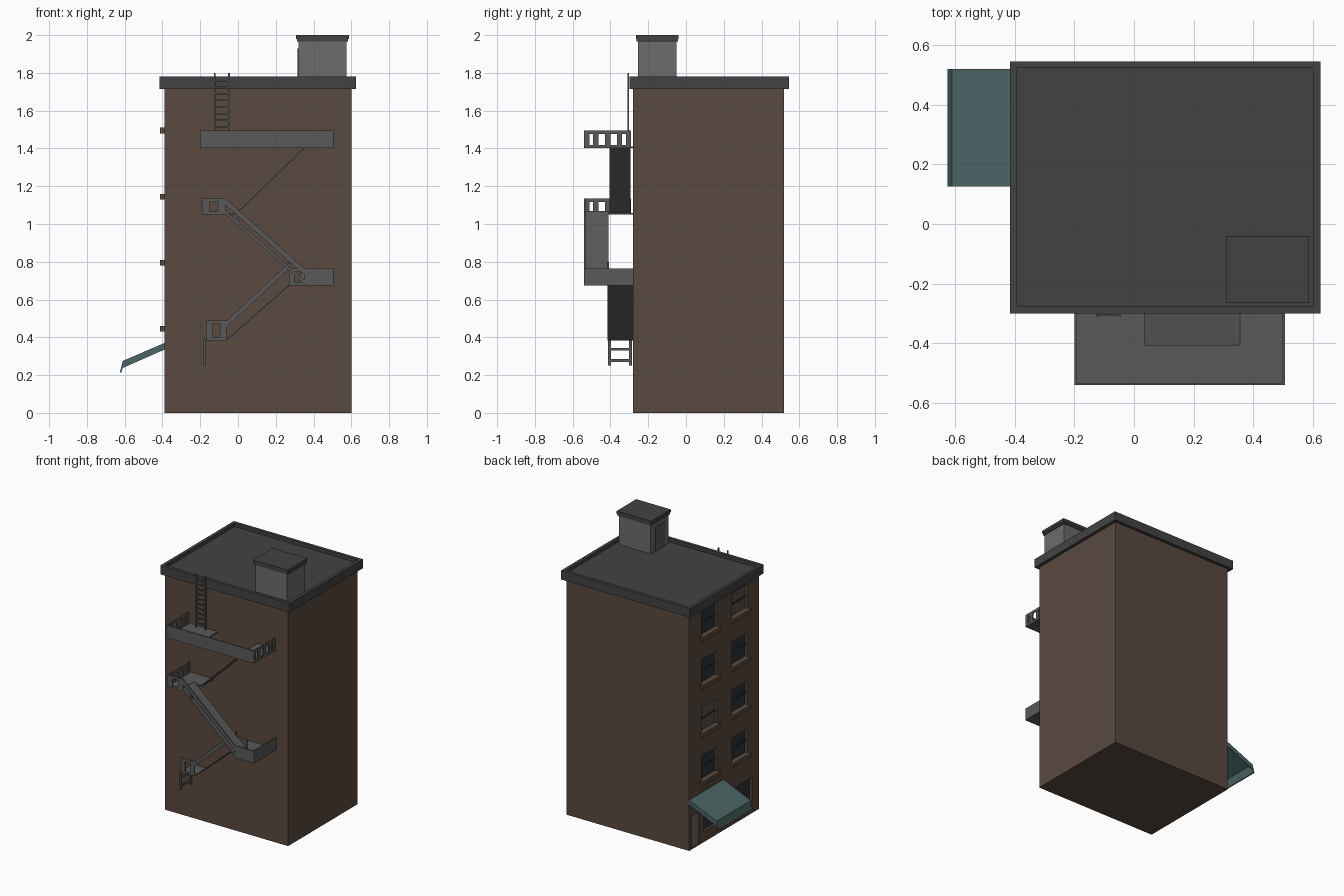
import bpy, bmesh
from mathutils import Vector

if "Cube" in bpy.data.objects:
    bpy.data.objects.remove(bpy.data.objects["Cube"])

def material(name, r, g, b):
    m = bpy.data.materials.new(name)
    m.diffuse_color = (r, g, b, 1)
    m.use_nodes = True
    m.node_tree.nodes["Principled BSDF"].inputs["Base Color"].default_value = m.diffuse_color
    return m

BRICK = material("brick", 0.10, 0.068, 0.05)
ROOF = material("roof", 0.055, 0.055, 0.055)
METAL = material("metal", 0.10, 0.10, 0.10)
HOUSE = material("roof_house", 0.15, 0.15, 0.15)
CANVAS = material("canvas", 0.07, 0.13, 0.13)
GLASS = material("glass", 0.03, 0.032, 0.035)
BLIND = material("blind", 0.09, 0.085, 0.075)

def finish(name, bm, mat):
    bmesh.ops.recalc_face_normals(bm, faces=bm.faces)
    me = bpy.data.meshes.new(name)
    bm.to_mesh(me)
    bm.free()
    ob = bpy.data.objects.new(name, me)
    bpy.context.collection.objects.link(ob)
    if mat:
        me.materials.append(mat)
    return ob

def add_prism(bm, pts, y0, y1):
    """Extrude an xz outline from y0 to y1."""
    f = bm.faces.new([bm.verts.new((x, y0, z)) for x, z in pts])
    r = bmesh.ops.extrude_face_region(bm, geom=[f])
    vs = [v for v in r["geom"] if isinstance(v, bmesh.types.BMVert)]
    bmesh.ops.translate(bm, vec=(0, y1 - y0, 0), verts=vs)

def boxes(name, items, mat):
    """items: (x0, x1, y0, y1, z0, z1)"""
    bm = bmesh.new()
    for x0, x1, y0, y1, z0, z1 in items:
        add_prism(bm, [(x0, z0), (x1, z0), (x1, z1), (x0, z1)], y0, y1)
    return finish(name, bm, mat)

def prisms(name, items, mat):
    bm = bmesh.new()
    for pts, y0, y1 in items:
        add_prism(bm, pts, y0, y1)
    return finish(name, bm, mat)

def slope(x0, z0, x1, z1, h):
    return [(x0, z0), (x1, z1), (x1, z1 + h), (x0, z0 + h)]

def rail_y(x, y0, y1, z0, z1, holes, t=0.008):
    """Pierced side railing running along y."""
    out = [(x, x + t, y0, y1, z0, z0 + 0.016), (x, x + t, y0, y1, z1 - 0.018, z1)]
    step = (y1 - y0) / holes
    for i in range(holes + 1):
        c = min(max(y0 + i * step, y0 + 0.014), y1 - 0.014)
        out.append((x, x + t, c - 0.014, c + 0.014, z0 + 0.016, z1 - 0.018))
    return out

def rail_x(y, x0, x1, z0, z1, t=0.008):
    """Short front railing with one opening."""
    w = (x1 - x0) * 0.32
    return [(x0, x1, y, y + t, z0, z0 + 0.015), (x0, x1, y, y + t, z1 - 0.018, z1),
            (x0, x0 + w, y, y + t, z0 + 0.015, z1 - 0.018),
            (x1 - w, x1, y, y + t, z0 + 0.015, z1 - 0.018)]

# building body with openings cut in the left wall
X0, X1, Y0, Y1 = -0.39, 0.60, -0.28, 0.52
body = boxes("building_body", [(X0, X1, Y0, Y1, 0, 1.74)], BRICK)
wins = [(y, y + 0.18, 0.46 + 0.35 * k, 0.635 + 0.35 * k)
        for k in range(4) for y in (0.20, -0.15)]
shop = [(0.40, 0.49, 0.01, 0.24), (0.16, 0.35, 0.08, 0.26), (-0.20, 0.08, 0.08, 0.26)]
cut = boxes("opening_cutter", [(X0 - 0.05, X0 + 0.025, a, b, c, d) for a, b, c, d in wins + shop], None)
mod = body.modifiers.new("openings", "BOOLEAN")
mod.object = cut
mod.solver = "EXACT"
bpy.context.view_layer.objects.active = body
body.select_set(True)
bpy.ops.object.modifier_apply(modifier=mod.name)
bpy.data.objects.remove(cut)

# windows, frames and sills
boxes("window_glass", [(X0 + 0.018, X0 + 0.027, *w) for i, w in enumerate(wins) if i not in (2, 7)], GLASS)
boxes("window_blinds", [(X0 + 0.018, X0 + 0.027, *wins[i]) for i in (2, 7)], BLIND)
boxes("window_bars", [(X0 + 0.012, X0 + 0.02, a, b, (c + d) / 2 - 0.005, (c + d) / 2 + 0.005)
                      for a, b, c, d in wins], GLASS)
boxes("window_sills", [(X0 - 0.022, X0 + 0.02, a - 0.01, b + 0.01, c - 0.03, c)
                       for a, b, c, d in wins], BRICK)
boxes("shop_door", [(X0 + 0.015, X0 + 0.027, *shop[0])], HOUSE)
boxes("shop_windows", [(X0 + 0.018, X0 + 0.027, *s) for s in shop[1:]], GLASS)

# cornice ring, roof deck
CX0, CX1, CY0, CY1 = -0.415, 0.625, -0.30, 0.545
boxes("cornice", [(CX0, CX1, CY0, CY0 + 0.023, 1.715, 1.78), (CX0, CX1, CY1 - 0.023, CY1, 1.715, 1.78),
                  (CX0, CX0 + 0.023, CY0 + 0.023, CY1 - 0.023, 1.715, 1.78),
                  (CX1 - 0.023, CX1, CY0 + 0.023, CY1 - 0.023, 1.715, 1.78)], ROOF)
boxes("roof_deck", [(CX0 + 0.02, CX1 - 0.02, CY0 + 0.02, CY1 - 0.02, 1.72, 1.755)], ROOF)

# roof access house
boxes("roof_house", [(0.32, 0.575, -0.255, -0.05, 1.75, 1.97)], HOUSE)
boxes("roof_house_cap", [(0.312, 0.583, -0.262, -0.043, 1.965, 1.985), (0.308, 0.587, -0.265, -0.04, 1.98, 2.0)], ROOF)
boxes("roof_house_door", [(0.316, 0.322, -0.21, -0.10, 1.755, 1.93)], METAL)

# awning: sloped sheet, valance and side flaps
prisms("awning", [
    (slope(X0, 0.362, -0.61, 0.267, 0.008), 0.125, 0.52),
    ([(-0.61, 0.275), (-0.602, 0.27), (-0.617, 0.215), (-0.625, 0.215)], 0.125, 0.52),
    (slope(X0, 0.335, -0.612, 0.237, 0.035), 0.125, 0.13),
    (slope(X0, 0.335, -0.612, 0.237, 0.035), 0.515, 0.52)], CANVAS)

# fire escape: top landing with a stair hole
F = -0.54
boxes("top_landing", [(-0.20, 0.505, F, -0.405, 1.403, 1.411), (-0.20, 0.035, -0.405, Y0, 1.403, 1.411),
                      (0.355, 0.505, -0.405, Y0, 1.403, 1.411), (-0.20, 0.505, F, F + 0.008, 1.403, 1.495)]
      + rail_y(-0.20, F, -0.29, 1.403, 1.495, 4) + rail_y(0.497, F, -0.29, 1.403, 1.495, 4), METAL)

# upper middle landing
boxes("upper_landing", [(-0.19, -0.065, F, Y0, 1.05, 1.058), (-0.065, 0.0, -0.41, Y0, 1.05, 1.058)]
      + rail_y(-0.19, F, -0.29, 1.05, 1.135, 4) + rail_x(F, -0.19, -0.065, 1.05, 1.135), METAL)

# lower middle landing
boxes("lower_landing", [(0.27, 0.505, -0.41, Y0, 0.675, 0.683), (0.35, 0.505, F, -0.41, 0.675, 0.683),
                        (0.35, 0.505, F, F + 0.008, 0.675, 0.765), (0.497, 0.505, F, Y0, 0.675, 0.765)]
      + rail_x(-0.415, 0.27, 0.36, 0.675, 0.765), METAL)

# bottom landing
boxes("bottom_landing", [(-0.17, -0.06, -0.41, Y0, 0.383, 0.391)]
      + rail_x(-0.415, -0.17, -0.06, 0.383, 0.49), METAL)

# stairs between landings, with sloped handrails
prisms("upper_stair", [(slope(-0.01, 1.05, 0.355, 1.403, 0.007), -0.405, -0.295)], METAL)
prisms("middle_stair", [(slope(-0.065, 1.05, 0.36, 0.675, 0.02), F, -0.41),
                        (slope(-0.065, 1.10, 0.35, 0.73, 0.035), F, F + 0.008),
                        ([(-0.005, 1.0), (0.005, 1.0), (0.005, 1.06), (-0.005, 1.06)], F, F + 0.008)], METAL)
prisms("lower_stair", [(slope(-0.06, 0.383, 0.28, 0.68, 0.007), -0.415, Y0),
                       (slope(-0.06, 0.455, 0.275, 0.765, 0.034), -0.415, -0.407)], METAL)

# drop ladder under the bottom landing
boxes("drop_ladder", [(-0.182, -0.172, y, y + 0.016, 0.25, 0.39) for y in (-0.412, -0.302)]
      + [(-0.182, -0.172, -0.4, -0.3, z, z + 0.014) for z in (0.27, 0.33)], METAL)

# ladder to the roof
boxes("roof_ladder", [(x, x + 0.009, -0.31, -0.301, 1.41, 1.80) for x in (-0.127, -0.052)]
      + [(-0.12, -0.05, -0.309, -0.302, 1.44 + 0.035 * i, 1.448 + 0.035 * i) for i in range(10)], METAL)
